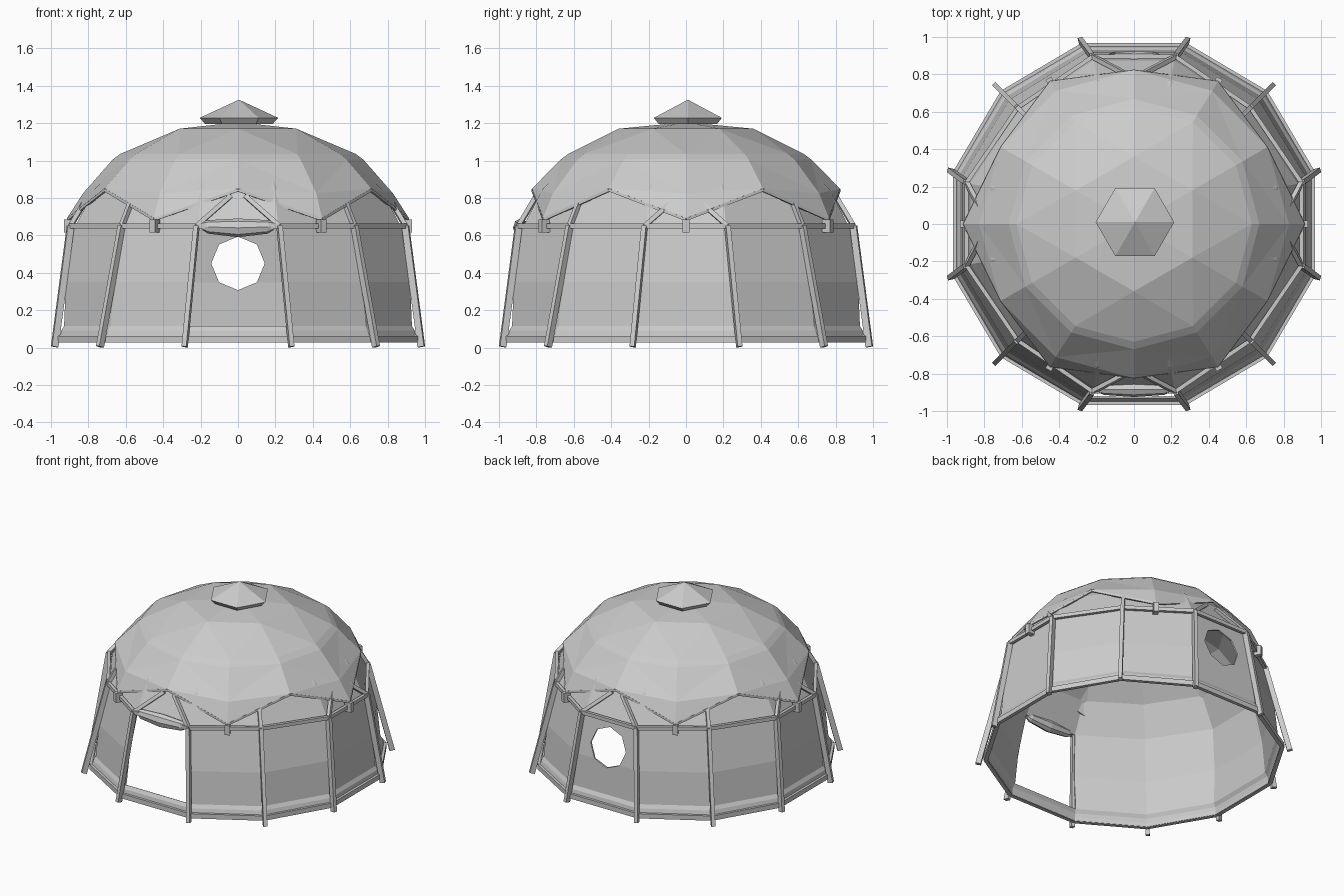
import bpy, bmesh
from math import sin, cos, pi, radians, atan2
from mathutils import Vector, Matrix

if "Cube" in bpy.data.objects:
    bpy.data.objects.remove(bpy.data.objects["Cube"])


def make(name, bm, thick=0.0):
    bmesh.ops.recalc_face_normals(bm, faces=bm.faces[:])
    me = bpy.data.meshes.new(name)
    bm.to_mesh(me)
    bm.free()
    ob = bpy.data.objects.new(name, me)
    bpy.context.collection.objects.link(ob)
    if thick:
        m = ob.modifiers.new("thickness", 'SOLIDIFY')
        m.thickness = thick
        m.offset = -1
    return ob


def polar(r, deg, z):
    return Vector((r * cos(radians(deg)), r * sin(radians(deg)), z))


def bar(bm, a, b, w, d):
    """Rectangular bar from a to b, depth d facing away from the middle."""
    a, b = Vector(a), Vector(b)
    t = (b - a).normalized()
    out = Vector(((a + b).x, (a + b).y, 0))
    out = (out - t * out.dot(t)).normalized()
    side = t.cross(out)
    mat = Matrix((side * w, out * d, t * (b - a).length)).transposed().to_4x4()
    mat.translation = (a + b) / 2
    bmesh.ops.create_cube(bm, size=1, matrix=mat)


def ring12(major, minor, diag, z):
    """Twelve points, four-fold symmetric, starting near 15 degrees."""
    q = [Vector((major, minor, z)), Vector((diag, diag, z)), Vector((minor, major, z))]
    return [Matrix.Rotation(k * pi / 2, 3, 'Z') @ p for k in range(4) for p in q]


# leaning poles with their bent upper ends, and the rail that ties them
feet = ring12(0.98, 0.285, 0.738, 0.004)
knees = ring12(0.895, 0.222, 0.622, 0.65)
heads = ring12(0.80, 0.04, 0.56, 0.81)
bm = bmesh.new()
for f, k, h in zip(feet, knees, heads):
    bar(bm, f, k, 0.026, 0.036)
    bar(bm, k, h, 0.024, 0.024)
make("poles", bm)

bm = bmesh.new()
for i in range(12):
    bar(bm, knees[i], knees[(i + 1) % 12], 0.026, 0.022)
make("rail", bm)

# inner fabric shell, door panel left open at the front
levels = [(0.95, 0.275, 0.70, 0.03), (0.95, 0.275, 0.70, 0.06),
          (0.945, 0.273, 0.692, 0.09), (0.93, 0.268, 0.682, 0.115),
          (0.92, 0.25, 0.665, 0.35), (0.875, 0.215, 0.615, 0.64),
          (0.765, 0.195, 0.54, 0.85), (0.61, 0.16, 0.44, 1.00), (0.36, 0.095, 0.26, 1.12)]
bm = bmesh.new()
rows = [[bm.verts.new(p) for p in ring12(*lv)] for lv in levels]
top = bm.verts.new((0, 0, 1.18))
for j in range(len(rows) - 1):
    for i in range(12):
        n = (i + 1) % 12
        if i == 8 and j in (3, 4):
            continue
        bm.faces.new((rows[j][i], rows[j][n], rows[j + 1][n], rows[j + 1][i]))
for i in range(12):
    bm.faces.new((rows[-1][i], rows[-1][(i + 1) % 12], top))
wall = make("wall_fabric", bm, 0.012)

# octagonal window cut in the back wall
bm = bmesh.new()
bmesh.ops.create_cone(bm, cap_ends=True, segments=8, radius1=0.143, radius2=0.143, depth=0.5,
                      matrix=Matrix.Translation((0, 0.9, 0.45)) @ Matrix.Rotation(pi / 2, 4, 'X'))
cutter = make("window_cutter", bm)
cutter.hide_render = True
cutter.hide_viewport = True
cut = wall.modifiers.new("window", 'BOOLEAN')
cut.operation = 'DIFFERENCE'
cut.solver = 'EXACT'
cut.object = cutter

# base tube
bm = bmesh.new()
base = ring12(0.955, 0.277, 0.703, 0.045)
for i in range(12):
    bar(bm, base[i], base[(i + 1) % 12], 0.035, 0.025)
make("base_rail", bm)

# faceted canopy with a shallow step and six hanging points that meet the rail
tip_at = [Vector((x, y, 0.69)) for x, y in
          [(0.915, 0), (0.45, 0.765), (-0.45, 0.765), (-0.915, 0), (-0.45, -0.765), (0.45, -0.765)]]
peak_at = [polar(0.825, 30 + 60 * i, 0.848) for i in range(6)]
bm = bmesh.new()
apex = bm.verts.new((0, 0, 1.205))
hexa = [bm.verts.new(polar(0.36, 30 + 60 * i, 1.17)) for i in range(6)]
A = [bm.verts.new(polar(0.63, 30 * i, 1.035)) for i in range(12)]
B = [bm.verts.new(polar(0.67, 30 * i, 1.005)) for i in range(12)]
C = []
for i in range(6):
    mid = tip_at[i] * (0.905 if i % 3 == 0 else 0.93)
    C += [bm.verts.new((mid.x, mid.y, 0.825)), bm.verts.new(peak_at[i])]
tips = [bm.verts.new(p) for p in tip_at]
for i in range(6):
    n = (i + 1) % 6
    p, q, s = (2 * i + 1) % 12, (2 * i + 2) % 12, (2 * i + 3) % 12
    bm.faces.new((apex, hexa[i], hexa[n]))
    bm.faces.new((hexa[i], A[p], A[q]))
    bm.faces.new((hexa[i], A[q], hexa[n]))
    bm.faces.new((hexa[n], A[q], A[s]))
    bm.faces.new((C[p], tips[n], C[q]))
    bm.faces.new((C[q], tips[n], C[s]))
for i in range(12):
    n = (i + 1) % 12
    bm.faces.new((A[i], B[i], B[n], A[n]))
    odd, even = (i, n) if i % 2 else (n, i)
    bm.faces.new((B[odd], C[odd], C[even]))
    bm.faces.new((B[odd], C[even], B[even]))
make("canopy", bm, 0.014)

# piping along the zigzag hem
bm = bmesh.new()
for i in range(6):
    for p in (peak_at[i], peak_at[i - 1]):
        bar(bm, tip_at[i] * 0.993, p * 0.993, 0.016, 0.012)
make("canopy_hem", bm)

# clips holding the canopy points to the rail
bm = bmesh.new()
for t in tip_at:
    bmesh.ops.create_cube(bm, size=1, matrix=Matrix.Translation((t.x * 0.99, t.y * 0.99, 0.65))
                          @ Matrix.Rotation(atan2(t.y, t.x), 4, 'Z')
                          @ Matrix.Diagonal((0.05, 0.035, 0.07, 1)))
make("clips", bm)

# hexagonal vent cap
bm = bmesh.new()
rim = [bm.verts.new(polar(0.21, 60 * i, 1.228) + Vector((0.005, 0.01, 0))) for i in range(6)]
low = [bm.verts.new(polar(0.18, 60 * i, 1.195) + Vector((0.005, 0.01, 0))) for i in range(6)]
peak = bm.verts.new((0.005, 0.01, 1.325))
for i in range(6):
    n = (i + 1) % 6
    bm.faces.new((peak, rim[i], rim[n]))
    bm.faces.new((rim[i], low[i], low[n], rim[n]))
bm.faces.new(low)
make("vent_cap", bm)

# rolled-up door curtain
bm = bmesh.new()
loops = []
for x, r, z in [(-0.19, 0.022, 0.65), (-0.16, 0.036, 0.645), (0, 0.05, 0.64),
                (0.16, 0.036, 0.645), (0.19, 0.022, 0.65)]:
    loops.append([bm.verts.new((x, -0.885 + 0.8 * r * cos(k * pi / 4), z + r * sin(k * pi / 4)))
                  for k in range(8)])
for a, b in zip(loops, loops[1:]):
    for k in range(8):
        bm.faces.new((a[k], a[(k + 1) % 8], b[(k + 1) % 8], b[k]))
bm.faces.new(loops[0])
bm.faces.new(loops[-1])
make("door_roll", bm)
